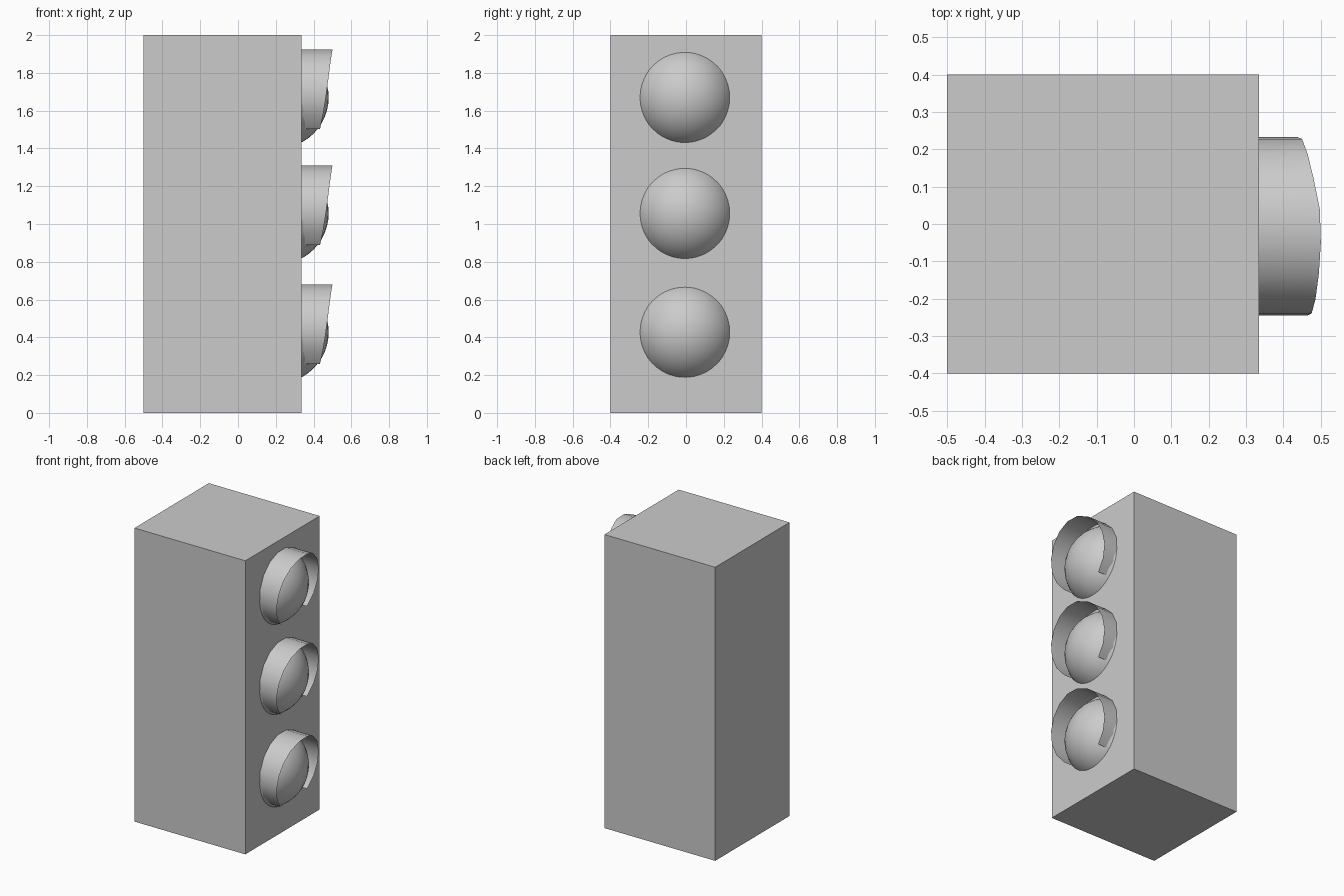
import bpy, bmesh, math
from mathutils import Vector

old = bpy.data.objects.get("Cube")
if old:
    bpy.data.objects.remove(old, do_unlink=True)

grey = bpy.data.materials.new("plain grey")
grey.use_nodes = True
grey.diffuse_color = (0.6, 0.6, 0.6, 1)
grey.node_tree.nodes["Principled BSDF"].inputs["Base Color"].default_value = (0.6, 0.6, 0.6, 1)

FACE_X = 0.335      # front plane of the housing, where the lamps sit
LAMP_Y = -0.006


def finish(bm, name, smooth=False):
    """Turn a bmesh into a named object with the grey material."""
    mesh = bpy.data.meshes.new(name)
    bm.to_mesh(mesh)
    bm.free()
    mesh.materials.append(grey)
    obj = bpy.data.objects.new(name, mesh)
    bpy.context.collection.objects.link(obj)
    if smooth:
        bpy.ops.object.select_all(action='DESELECT')
        obj.select_set(True)
        bpy.context.view_layer.objects.active = obj
        bpy.ops.object.shade_smooth_by_angle(angle=math.radians(35))
    return obj


def housing():
    bm = bmesh.new()
    bmesh.ops.create_cube(bm, size=1)
    bmesh.ops.scale(bm, vec=(FACE_X + 0.5, 0.8, 2), verts=bm.verts)
    bmesh.ops.translate(bm, vec=((FACE_X - 0.5) / 2, 0, 1), verts=bm.verts)
    finish(bm, "housing")


def lens(name, z):
    """Shallow dome: a sphere cut off at the housing face."""
    rim, depth = 0.239, 0.145
    radius = (rim ** 2 + depth ** 2) / (2 * depth)
    bm = bmesh.new()
    bmesh.ops.create_uvsphere(bm, u_segments=32, v_segments=24, radius=radius)
    bmesh.ops.translate(bm, vec=(FACE_X + depth - radius, LAMP_Y, z), verts=bm.verts)
    bmesh.ops.bisect_plane(bm, geom=bm.verts[:] + bm.edges[:] + bm.faces[:],
                           plane_co=Vector((FACE_X, 0, 0)),
                           plane_no=Vector((1, 0, 0)), clear_inner=True)
    finish(bm, name, smooth=True)


def visor(name, z):
    """Thin open hood around the lens, deepest at the top."""
    radius, segments, sweep = 0.241, 13, math.radians(140)
    bm = bmesh.new()
    rows = []
    for i in range(segments + 1):
        a = -sweep + 2 * sweep * i / segments
        y = radius * math.sin(a)
        height = z + 0.0165 + radius * math.cos(a)
        tip = 0.506 - 0.033 * abs(a) - 0.055 * y
        rows.append([bm.verts.new((x, LAMP_Y + y, height)) for x in (FACE_X, min(tip, 0.5))])
    for (a0, a1), (b0, b1) in zip(rows, rows[1:]):
        bm.faces.new((a0, a1, b1, b0))
    finish(bm, name, smooth=True)


housing()
for label, z in (("top", 1.67), ("middle", 1.056), ("bottom", 0.427)):
    lens(label + "_lens", z)
    visor(label + "_visor", z)
